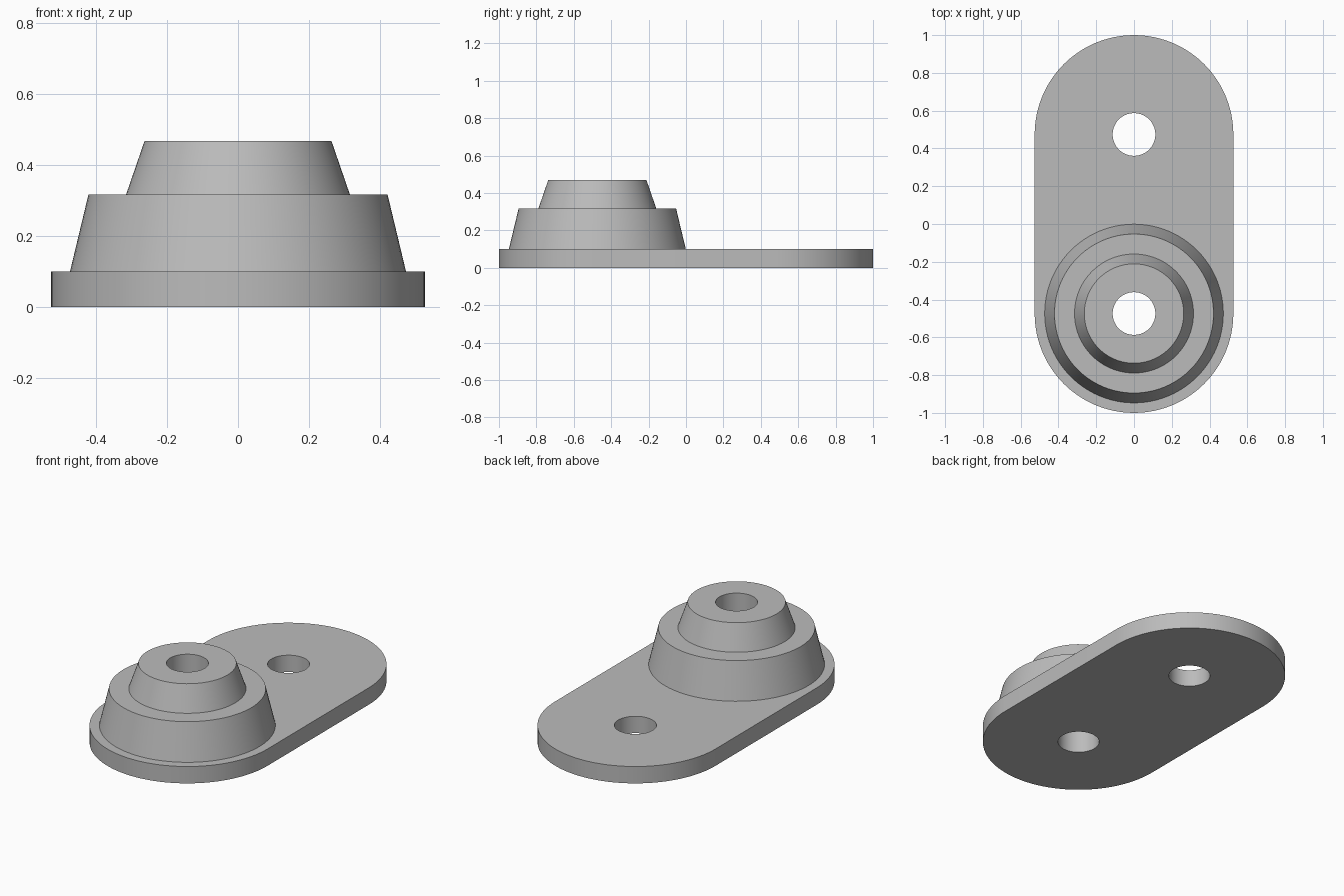
import bpy, bmesh, math

if "Cube" in bpy.data.objects:
    bpy.data.objects.remove(bpy.data.objects["Cube"], do_unlink=True)

SEG = 96
END_R, END_Y = 0.526, 0.474      # plate end radius and centre
BORE_R = 0.113
PLATE_H, STEP_H, TOP_H = 0.1, 0.317, 0.468
BASE_R = 0.473

grey = bpy.data.materials.new("mid_grey")
grey.use_nodes = True
colour = (0.5, 0.5, 0.5, 1)
grey.diffuse_color = colour
grey.node_tree.nodes["Principled BSDF"].inputs["Base Color"].default_value = colour


def loop(bm, points, z):
    """Closed ring of edges through 2D points at height z."""
    verts = [bm.verts.new((x, y, z)) for x, y in points]
    return [bm.edges.new((a, b)) for a, b in zip(verts, verts[1:] + verts[:1])]


def circle(radius, y):
    angles = [2 * math.pi * i / SEG for i in range(SEG)]
    return [(radius * math.cos(a), y + radius * math.sin(a)) for a in angles]


def stadium():
    half = SEG // 2
    points = []
    for start, y in ((0, END_Y), (math.pi, -END_Y)):
        for i in range(half + 1):
            a = start + math.pi * i / half
            points.append((END_R * math.cos(a), y + END_R * math.sin(a)))
    return points


def bridge(bm, a, b):
    bmesh.ops.bridge_loops(bm, edges=a + b)


def finish(bm, name):
    bmesh.ops.recalc_face_normals(bm, faces=bm.faces)
    mesh = bpy.data.meshes.new(name)
    bm.to_mesh(mesh)
    bm.free()
    mesh.materials.append(grey)
    obj = bpy.data.objects.new(name, mesh)
    bpy.context.collection.objects.link(obj)
    bpy.ops.object.select_all(action="DESELECT")
    obj.select_set(True)
    bpy.context.view_layer.objects.active = obj
    bpy.ops.object.shade_smooth_by_angle(angle=math.radians(30))
    return obj


# Base plate: rounded slab, rear hole, front bore, and an opening under the boss
bm = bmesh.new()
rim_low, rim_high = loop(bm, stadium(), 0), loop(bm, stadium(), PLATE_H)
hole_low, hole_high = [loop(bm, circle(BORE_R, END_Y), z) for z in (0, PLATE_H)]
bore_low = loop(bm, circle(BORE_R, -END_Y), 0)
bore_high = loop(bm, circle(BORE_R, -END_Y), PLATE_H)
boss_seat = loop(bm, circle(BASE_R, -END_Y), PLATE_H)
bmesh.ops.triangle_fill(bm, use_beauty=True, edges=rim_low + hole_low + bore_low)
bmesh.ops.triangle_fill(bm, use_beauty=True, edges=rim_high + hole_high + boss_seat)
for low, high in ((rim_low, rim_high), (hole_low, hole_high), (bore_low, bore_high)):
    bridge(bm, low, high)
finish(bm, "base_plate")

# Stepped boss: two tapered tiers with a bore down the middle
bm = bmesh.new()
profile = [(BASE_R, PLATE_H), (0.421, STEP_H), (0.315, STEP_H),
           (0.263, TOP_H), (BORE_R, TOP_H), (BORE_R, PLATE_H)]
rings = [loop(bm, circle(r, -END_Y), z) for r, z in profile]
for a, b in zip(rings, rings[1:]):
    bridge(bm, a, b)
finish(bm, "stepped_boss")
